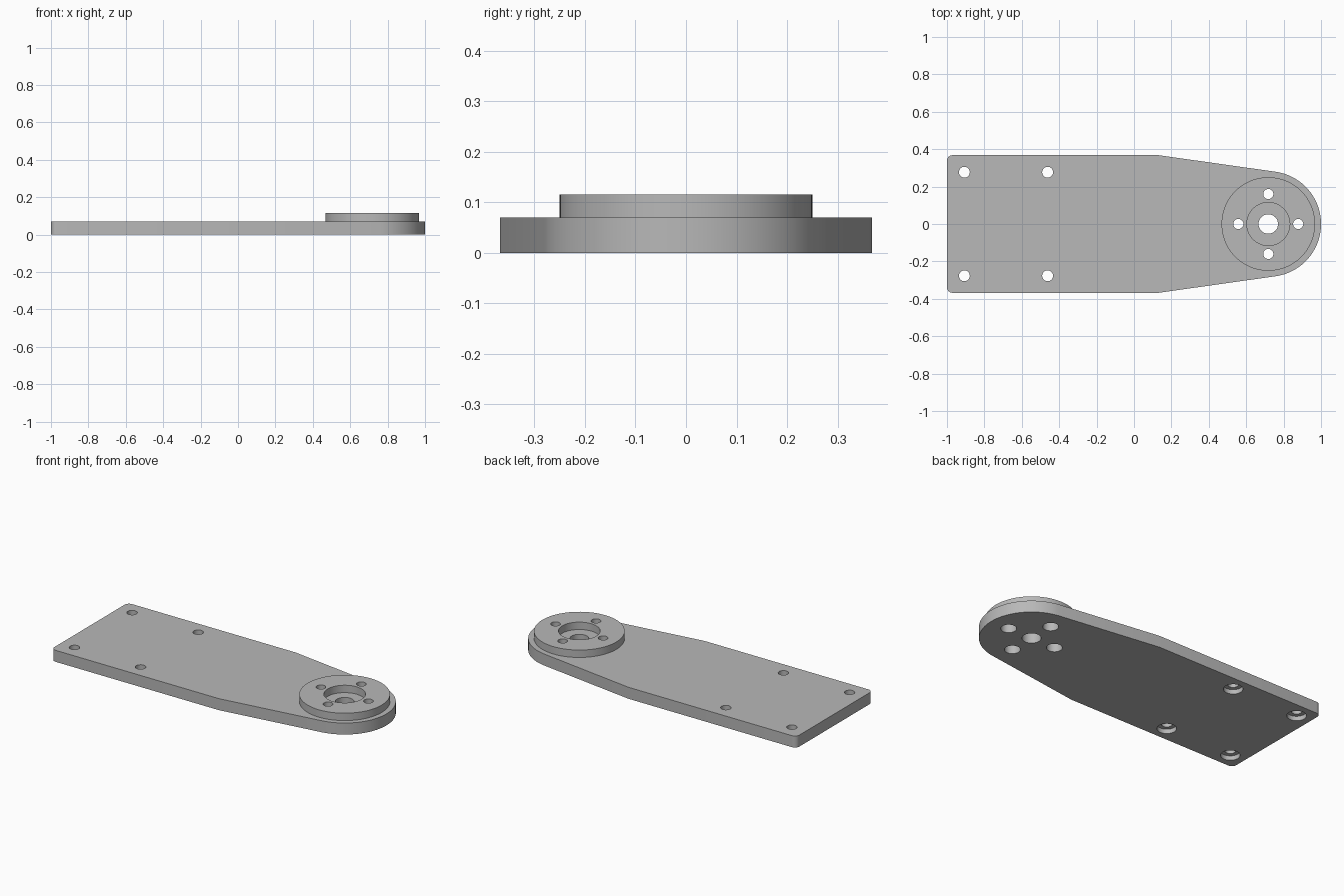
import bpy, bmesh
from math import sin, cos, pi, radians

if "Cube" in bpy.data.objects:
    bpy.data.objects.remove(bpy.data.objects["Cube"])

HUB_X = 0.718
PLATE_TOP = 0.07
DISC_TOP = 0.115

grey = bpy.data.materials.new("plain grey")
grey.use_nodes = True
grey.diffuse_color = (0.48, 0.48, 0.48, 1)
grey.node_tree.nodes["Principled BSDF"].inputs["Base Color"].default_value = grey.diffuse_color


def arc(cx, cy, r, start, end, steps):
    """Points along an arc, angles in degrees."""
    angles = [radians(start + (end - start) * i / steps) for i in range(steps + 1)]
    return [(cx + r * cos(a), cy + r * sin(a)) for a in angles]


def circle(cx, cy, r, steps=48):
    return arc(cx, cy, r, 0, 360, steps)[:-1]


def prism(name, outline, z0, z1):
    """Extrude a counter-clockwise outline between two heights."""
    bm = bmesh.new()
    base = bm.faces.new([bm.verts.new((x, y, z0)) for x, y in outline])
    top = bmesh.ops.extrude_face_region(bm, geom=[base])["geom"]
    verts = [v for v in top if isinstance(v, bmesh.types.BMVert)]
    bmesh.ops.translate(bm, verts=verts, vec=(0, 0, z1 - z0))
    bmesh.ops.recalc_face_normals(bm, faces=bm.faces)
    mesh = bpy.data.meshes.new(name)
    bm.to_mesh(mesh)
    bm.free()
    mesh.materials.append(grey)
    obj = bpy.data.objects.new(name, mesh)
    bpy.context.collection.objects.link(obj)
    return obj


def drill(obj, holes):
    """Cut round holes, each given as (x, y, radius, bottom, top)."""
    for x, y, r, z0, z1 in holes:
        cutter = prism("hole_cutter", circle(x, y, r), z0, z1)
        cutter.hide_render = True
        mod = obj.modifiers.new("hole", "BOOLEAN")
        mod.operation = "DIFFERENCE"
        mod.solver = "EXACT"
        mod.object = cutter
        bpy.context.view_layer.objects.active = obj
        bpy.ops.object.modifier_apply(modifier=mod.name)
        bpy.data.objects.remove(cutter)


def smooth(obj):
    bpy.ops.object.select_all(action="DESELECT")
    obj.select_set(True)
    bpy.context.view_layer.objects.active = obj
    bpy.ops.object.shade_smooth_by_angle(angle=radians(30))


hub_holes = [(HUB_X + 0.16 * cos(k * pi / 2), 0.16 * sin(k * pi / 2)) for k in range(4)]
corner_holes = [(x, y) for x in (-0.907, -0.462) for y in (-0.277, 0.277)]

# Tapered plate with a round nose and rounded back corners
half = 0.368
corner = 0.03
outline = arc(HUB_X, 0, 0.282, -81.7, 81.7, 64)
outline += [(0.13, half)]
outline += arc(-1 + corner, half - corner, corner, 90, 180, 8)
outline += arc(-1 + corner, -half + corner, corner, 180, 270, 8)
outline += [(0.13, -half)]
plate = prism("plate", outline, 0, PLATE_TOP)

# Mounting holes are counterbored from below; hub holes are wide in the plate
cuts = [(x, y, 0.029, -0.1, 0.2) for x, y in corner_holes]
cuts += [(x, y, 0.053, -0.1, 0.027) for x, y in corner_holes]
cuts += [(x, y, 0.043, -0.1, 0.2) for x, y in hub_holes]
cuts += [(HUB_X, 0, 0.052, -0.1, 0.2)]
drill(plate, cuts)
smooth(plate)

# Raised hub ring with an open pocket and four narrow bolt holes
disc = prism("hub_disc", circle(HUB_X, 0, 0.25, 96), PLATE_TOP, DISC_TOP)
drill(disc, [(HUB_X, 0, 0.115, 0, 0.2)] + [(x, y, 0.027, 0, 0.2) for x, y in hub_holes])
smooth(disc)
